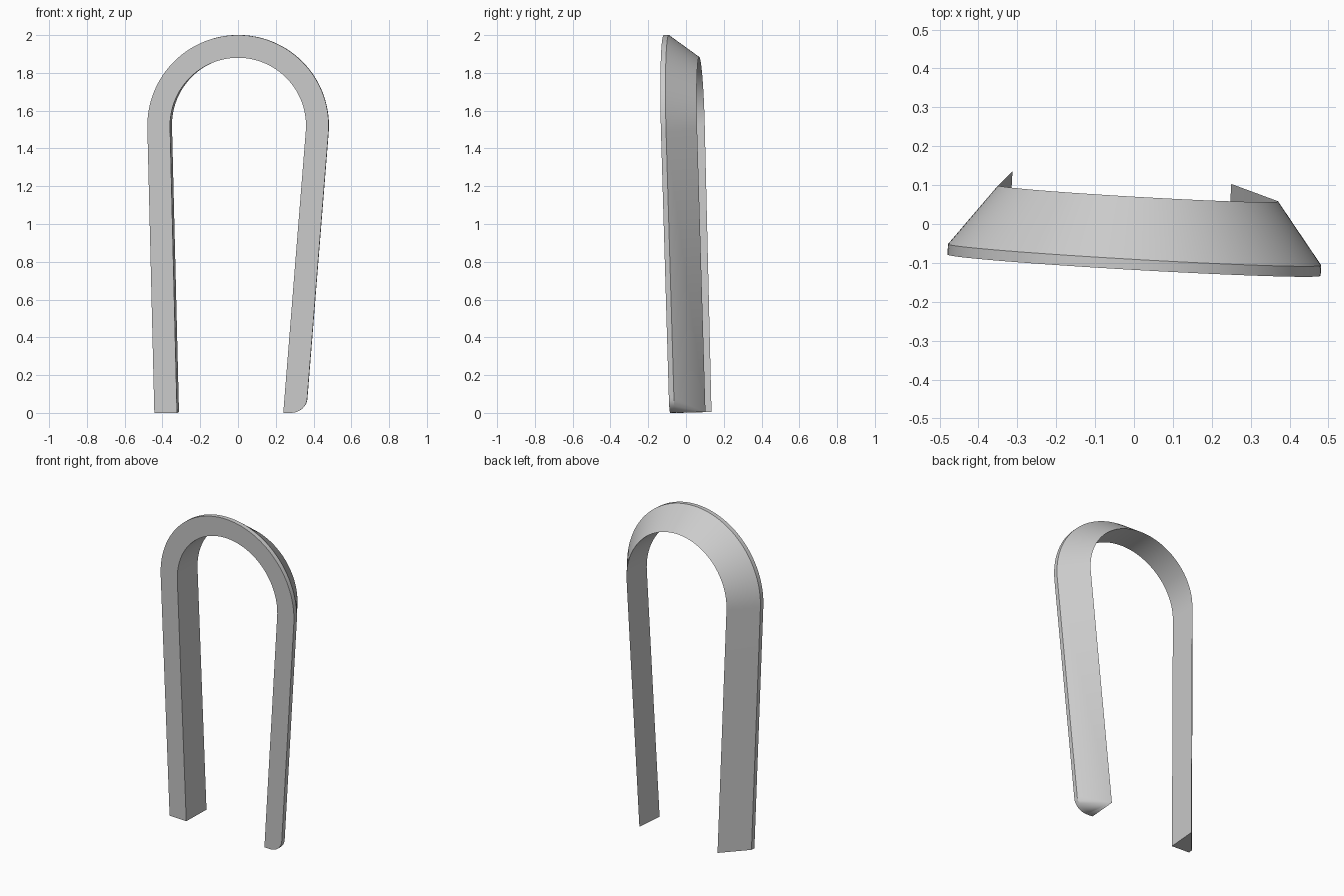
import bpy, bmesh
from math import sin, cos, radians, pi
from mathutils import Vector

cube = bpy.data.objects.get("Cube")
if cube:
    bpy.data.objects.remove(cube, do_unlink=True)

CENTRE_Z, R_OUT, R_IN = 1.52, 0.48, 0.36
BAND, DEPTH = 0.027, 0.185
LEAN_RIGHT, LEAN_LEFT = radians(4.57), radians(1.4)   # inward lean of each leg
NORMAL = Vector((0.057, 1, 0.025)).normalized()


def front(x, z):
    """Point on the slightly turned front plane."""
    return Vector((x, -0.106 - 0.057 * x - 0.025 * (z - CENTRE_Z), z))


def arc(r, t):
    return r * cos(t), CENTRE_Z + r * sin(t)


def leg_x(r, lean, z):
    """Where a leg edge, tangent to the arch, reaches height z."""
    return (r - (CENTRE_Z - z) * sin(lean)) / cos(lean)


# Outline as (outer, inner) pairs: rounded foot, arch, square foot
pairs = []
toe_in = (leg_x(R_IN, LEAN_RIGHT, 0), 0)
toe_h = 0.08
toe_x = leg_x(R_OUT, LEAN_RIGHT, toe_h)
toe_c = 0.28
STEPS = 8
for i in range(STEPS + 1):
    t = pi / 2 * (1 - i / STEPS)
    pairs.append(((toe_c + (toe_x - toe_c) * cos(t), toe_h * (1 - sin(t))), toe_in))
SEGMENTS = 64
for i in range(SEGMENTS + 1):
    t = -LEAN_RIGHT + (pi + LEAN_RIGHT + LEAN_LEFT) * i / SEGMENTS
    pairs.append((arc(R_OUT, t), arc(R_IN, t)))
pairs.append(((-leg_x(R_OUT, LEAN_LEFT, 0), 0), (-leg_x(R_IN, LEAN_LEFT, 0), 0)))

# Sweep a section: front face, inner wall, sloping back, thin outer band
bm = bmesh.new()
rows = []
for outer, inner in pairs:
    o, n = front(*outer), front(*inner)
    rows.append([bm.verts.new(p) for p in (o, n, n + NORMAL * DEPTH, o + NORMAL * BAND)])
for a, b in zip(rows, rows[1:]):
    for k in range(4):
        j = (k + 1) % 4
        bm.faces.new((a[k], a[j], b[j], b[k]))
bm.faces.new(rows[0])
bm.faces.new(rows[-1])
bmesh.ops.remove_doubles(bm, verts=bm.verts, dist=0.0001)
bmesh.ops.recalc_face_normals(bm, faces=bm.faces)

mesh = bpy.data.meshes.new("arched_band")
bm.to_mesh(mesh)
bm.free()
band = bpy.data.objects.new("arched_band", mesh)
bpy.context.collection.objects.link(band)

# Single plain grey
grey = bpy.data.materials.new("light_grey")
grey.use_nodes = True
colour = (0.6, 0.6, 0.6, 1)
grey.diffuse_color = colour
grey.node_tree.nodes["Principled BSDF"].inputs["Base Color"].default_value = colour
mesh.materials.append(grey)

bpy.ops.object.select_all(action="DESELECT")
band.select_set(True)
bpy.context.view_layer.objects.active = band
bpy.ops.object.shade_smooth_by_angle(angle=radians(25))
